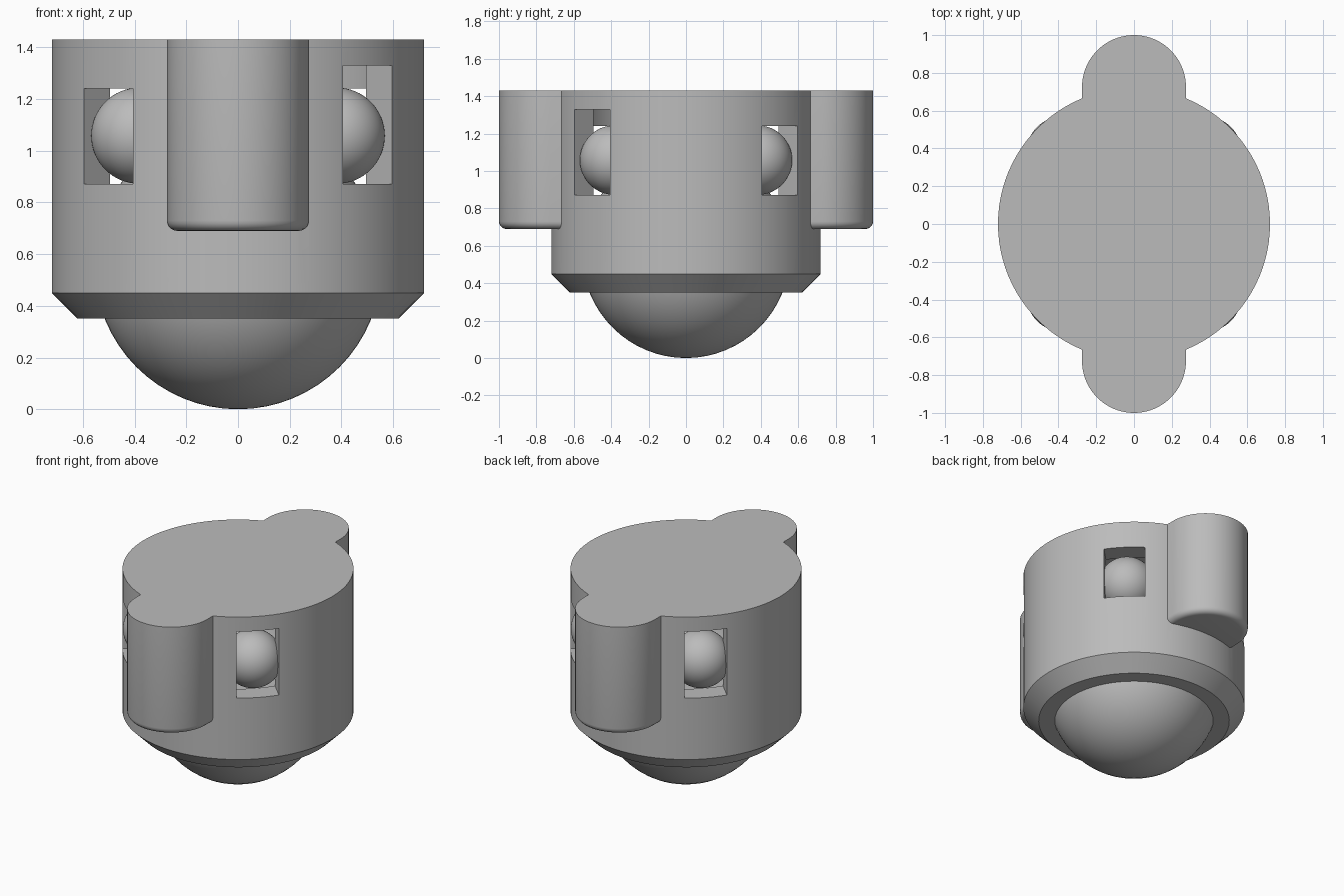
import bpy, bmesh
from math import pi, cos, sin, radians
from mathutils import Matrix, Vector

cube = bpy.data.objects.get("Cube")
if cube:
    bpy.data.objects.remove(cube, do_unlink=True)

grey = bpy.data.materials.new("plain_grey")
grey.use_nodes = True
colour = (0.5, 0.5, 0.5, 1)
grey.diffuse_color = colour
grey.node_tree.nodes["Principled BSDF"].inputs["Base Color"].default_value = colour


def make_object(name, bm):
    bmesh.ops.recalc_face_normals(bm, faces=bm.faces)
    mesh = bpy.data.meshes.new(name)
    bm.to_mesh(mesh)
    bm.free()
    obj = bpy.data.objects.new(name, mesh)
    bpy.context.collection.objects.link(obj)
    mesh.materials.append(grey)
    return obj


def select_only(obj):
    bpy.ops.object.select_all(action='DESELECT')
    obj.select_set(True)
    bpy.context.view_layer.objects.active = obj


def smooth(obj):
    select_only(obj)
    bpy.ops.object.shade_smooth_by_angle(angle=radians(25))


def combine(target, tool, operation):
    mod = target.modifiers.new(operation.lower(), 'BOOLEAN')
    mod.object, mod.operation, mod.solver = tool, operation, 'EXACT'
    select_only(target)
    bpy.ops.object.modifier_apply(modifier=mod.name)
    bpy.data.objects.remove(tool, do_unlink=True)


def ball(name, radius, centre):
    bm = bmesh.new()
    bmesh.ops.create_uvsphere(bm, u_segments=64, v_segments=32, radius=radius,
                              matrix=Matrix.Translation(centre))
    smooth(make_object(name, bm))


def ear(side):
    # U-shaped lug, extruded upward, with a rounded lower rim
    bm = bmesh.new()
    outline = [(0.275, 0.62)]
    outline += [(0.275 * cos(pi * i / 40), 0.725 + 0.275 * sin(pi * i / 40)) for i in range(41)]
    outline += [(-0.275, 0.62)]
    base = bm.faces.new([bm.verts.new((x * side, y * side, 0.69)) for x, y in outline])
    rim = list(base.edges)
    top = bmesh.ops.extrude_face_region(bm, geom=[base], use_keep_orig=True)
    bmesh.ops.translate(bm, vec=(0, 0, 0.74),
                        verts=[v for v in top["geom"] if isinstance(v, bmesh.types.BMVert)])
    bmesh.ops.recalc_face_normals(bm, faces=bm.faces)
    rim = [e for e in rim if e.is_valid and max(v.co.y * side for v in e.verts) > 0.63]
    bmesh.ops.bevel(bm, geom=rim, offset=0.04, segments=5, profile=0.5, affect='EDGES')
    return make_object("ear", bm)


def window_cutter(angle, top):
    bm = bmesh.new()
    low = 0.872
    place = (Matrix.Rotation(angle, 4, 'Z') @ Matrix.Translation((0.72, 0, (low + top) / 2))
             @ Matrix.Diagonal((0.4, 0.268, top - low, 1)))
    bmesh.ops.create_cube(bm, size=1, matrix=place)
    return make_object("window_cutter", bm)


# Housing: hollow turned shell with chamfered foot and closed lid
profile = [(0, 1.43), (0.72, 1.43), (0.72, 0.45), (0.62, 0.35), (0.515, 0.35), (0.558, 0.5),
           (0.558, 0.6), (0.47, 0.868), (0.583, 0.868), (0.583, 1.332), (0, 1.332)]
bm = bmesh.new()
verts = [bm.verts.new((r, 0, z)) for r, z in profile]
edges = [bm.edges.new(pair) for pair in zip(verts, verts[1:])]
bmesh.ops.spin(bm, geom=verts + edges, cent=(0, 0, 0), axis=(0, 0, 1),
               angle=2 * pi, steps=96, use_merge=True)
bmesh.ops.remove_doubles(bm, verts=bm.verts, dist=1e-5)
housing = make_object("housing", bm)

# Mounting ears, front and back
for side in (-1, 1):
    combine(housing, ear(side), 'UNION')

# Windows and bearing balls on the diagonals; opposite windows match in height
for i in range(4):
    angle = pi / 4 + i * pi / 2
    combine(housing, window_cutter(angle, 1.33 if i % 2 else 1.24), 'DIFFERENCE')
    ball(f"bearing_ball_{i + 1}", 0.186,
         Vector((0.54 * cos(angle), 0.54 * sin(angle), 1.058)))
smooth(housing)

# Main rolling ball
ball("rolling_ball", 0.555, Vector((0, 0, 0.555)))
